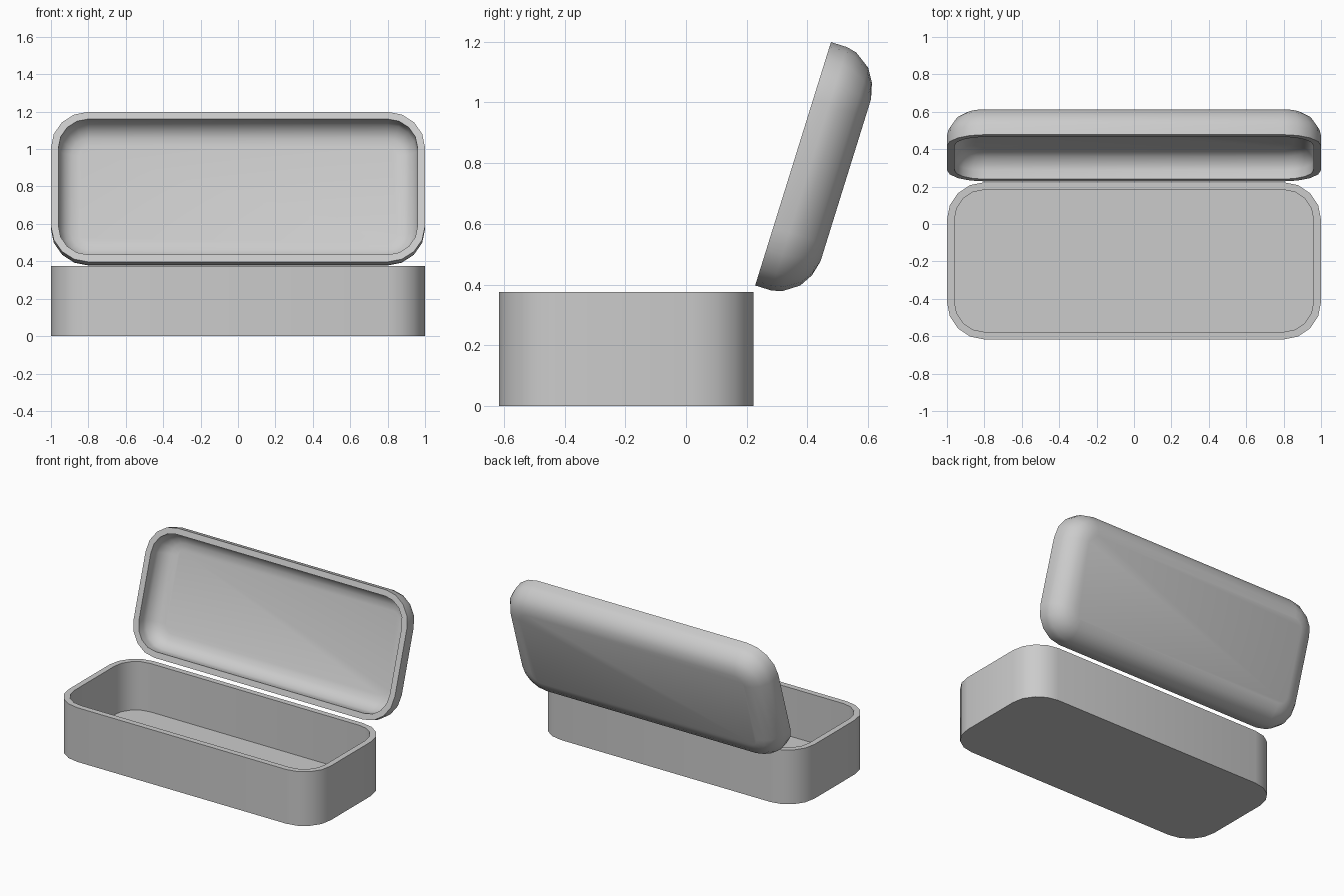
import bpy, bmesh
from math import sin, cos, pi, radians

if "Cube" in bpy.data.objects:
    bpy.data.objects.remove(bpy.data.objects["Cube"])

WIDTH, DEPTH, RADIUS, SEGS = 2.0, 0.84, 0.2, 4


def outline(inset):
    """Rounded rectangle, pulled in by inset."""
    r = RADIUS - inset
    cx, cy = WIDTH / 2 - RADIUS, DEPTH / 2 - RADIUS
    pts = []
    for k, (sx, sy) in enumerate([(1, 1), (-1, 1), (-1, -1), (1, -1)]):
        for i in range(SEGS + 1):
            a = (k + i / SEGS) * pi / 2
            pts.append((sx * cx + r * cos(a), sy * cy + r * sin(a)))
    return pts


def shell(name, profile):
    """Stack outlines given as (inset, z), join them and cap both ends."""
    bm = bmesh.new()
    rings = [[bm.verts.new((x, y, z)) for x, y in outline(inset)]
             for inset, z in profile]
    for a, b in zip(rings, rings[1:]):
        n = len(a)
        for i in range(n):
            j = (i + 1) % n
            bm.faces.new((a[i], a[j], b[j], b[i]))
    bm.faces.new(rings[0][::-1])
    bm.faces.new(rings[-1])
    bmesh.ops.recalc_face_normals(bm, faces=bm.faces)
    mesh = bpy.data.meshes.new(name)
    bm.to_mesh(mesh)
    bm.free()
    obj = bpy.data.objects.new(name, mesh)
    bpy.context.collection.objects.link(obj)
    bpy.ops.object.select_all(action='DESELECT')
    obj.select_set(True)
    bpy.context.view_layer.objects.active = obj
    bpy.ops.object.shade_smooth_by_angle(angle=radians(40))
    return obj


# Open tray: outer wall, rim, inner wall, floor
box = shell("box_base", [(0, 0), (0, 0.375), (0.04, 0.375), (0.04, 0.04)])
box.location = (0, 0.223 - DEPTH / 2, 0)

# Lid: rounded outer shell, rim, then hollow inside (dome points to -z)
outer = [(0.14, -0.182), (0.088, -0.169), (0.044, -0.142),
         (0.008, -0.09), (0, -0.055), (0, 0)]
inner = [(0.04, 0), (0.04, -0.05), (0.047, -0.077),
         (0.075, -0.115), (0.108, -0.133), (0.15, -0.142)]
lid = shell("lid", outer + inner)

# Swing the lid open about the back edge of the tray
tilt = radians(72.7)
lid.rotation_euler = (tilt, 0, 0)
lid.location = (0, 0.228 + DEPTH / 2 * cos(tilt), 0.397 + DEPTH / 2 * sin(tilt))
